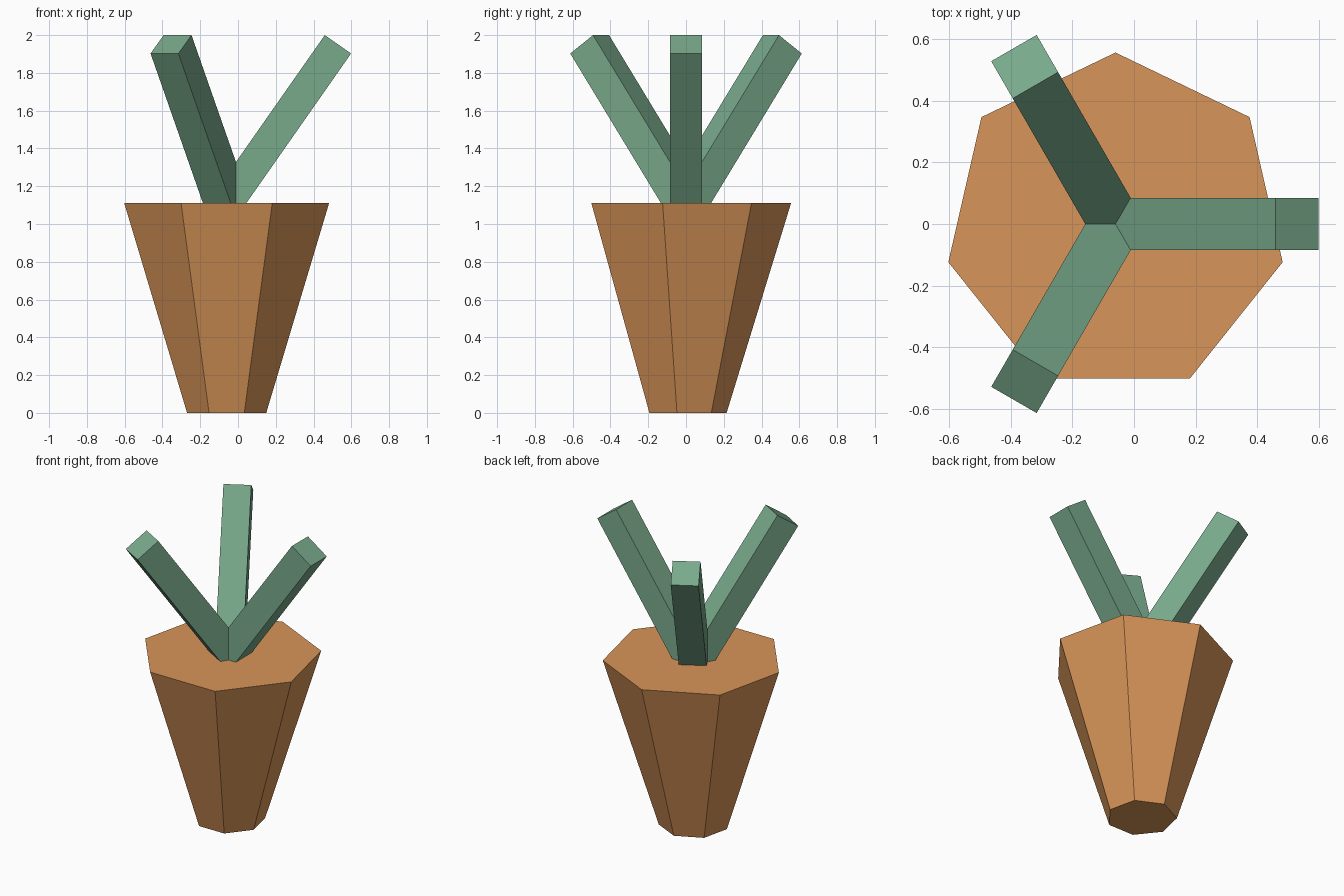
import bpy, math
from mathutils import Matrix

if "Cube" in bpy.data.objects:
    bpy.data.objects.remove(bpy.data.objects["Cube"])

CX = -0.06      # axis of the carrot
TOP = 1.11      # height of the root's flat top


def material(name, rgb):
    m = bpy.data.materials.new(name)
    m.diffuse_color = (*rgb, 1)
    m.use_nodes = True
    m.node_tree.nodes["Principled BSDF"].inputs["Base Color"].default_value = m.diffuse_color
    return m


orange = material("orange", (0.69, 0.30, 0.10))
green = material("green", (0.19, 0.40, 0.26))

# Root: seven-sided taper with one corner pointing to +y
bpy.ops.mesh.primitive_cone_add(vertices=7, radius1=0.215, radius2=0.556, depth=TOP)
root = bpy.context.object
root.name = "carrot_root"
root.data.transform(Matrix.Translation((CX, 0, TOP / 2)))
top_vert = max(root.data.vertices, key=lambda v: v.co.y).co
turn = math.pi / 2 - math.atan2(top_vert.y, top_vert.x - CX)
pivot = Matrix.Translation((CX, 0, 0))
root.data.transform(pivot @ Matrix.Rotation(turn, 4, 'Z') @ pivot.inverted())
root.data.materials.append(orange)

# Stalks: three square bars leaning out from the centre of the top
WIDTH, LENGTH, LEAN = 0.17, 1.027, math.radians(35)
for i in range(3):
    bpy.ops.mesh.primitive_cube_add(size=1)
    stalk = bpy.context.object
    stalk.name = f"stalk_{i + 1}"
    stalk.data.transform(
        Matrix.Translation((CX, 0, TOP))
        @ Matrix.Rotation(i * math.tau / 3, 4, 'Z')
        @ Matrix.Rotation(LEAN, 4, 'Y')
        @ Matrix.Diagonal((WIDTH, WIDTH, LENGTH, 1))
        @ Matrix.Translation((0, 0, 0.5)))
    stalk.data.materials.append(green)
